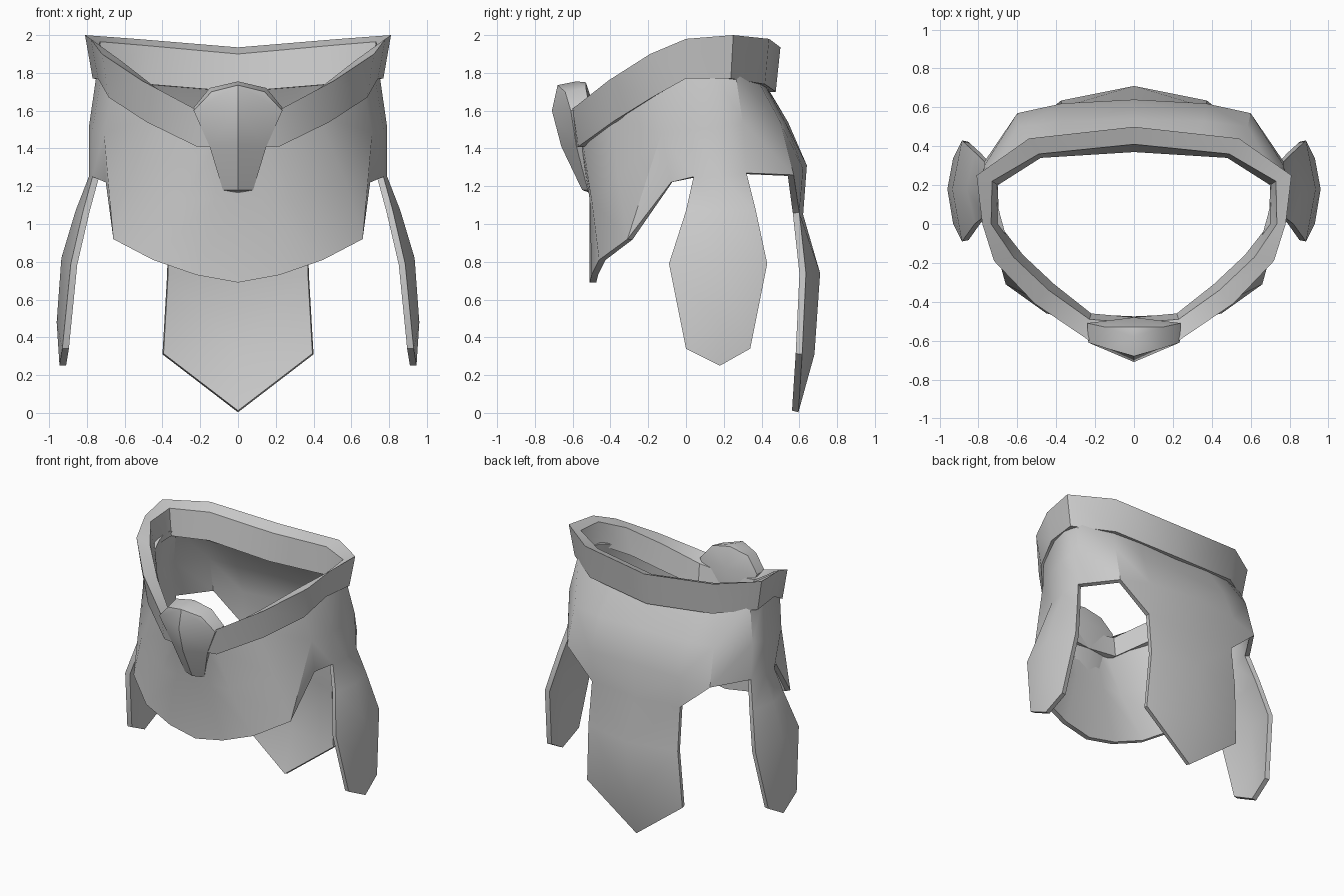
import bpy, bmesh, math

cube = bpy.data.objects.get("Cube")
if cube:
    bpy.data.objects.remove(cube)

grey = bpy.data.materials.new("plain_grey")
grey.use_nodes = True
grey.diffuse_color = (0.6, 0.6, 0.6, 1)
grey.node_tree.nodes["Principled BSDF"].inputs["Base Color"].default_value = (0.6, 0.6, 0.6, 1)


def part(name, strips, thickness=0.0, angle=35):
    """Skin strips of matching columns (front to back, top to bottom), mirror, thicken."""
    bm = bmesh.new()
    for cols in strips:
        grid = [[bm.verts.new(p) for p in col] for col in cols]
        for a, b in zip(grid, grid[1:]):
            for j in range(len(a) - 1):
                bm.faces.new((a[j], a[j + 1], b[j + 1], b[j]))
    bmesh.ops.remove_doubles(bm, verts=bm.verts, dist=0.0005)
    mesh = bpy.data.meshes.new(name)
    bm.to_mesh(mesh)
    bm.free()
    mesh.materials.append(grey)
    obj = bpy.data.objects.new(name, mesh)
    bpy.context.collection.objects.link(obj)
    bpy.ops.object.select_all(action='DESELECT')
    obj.select_set(True)
    bpy.context.view_layer.objects.active = obj
    obj.modifiers.new("mirror", 'MIRROR')
    if thickness:
        shell = obj.modifiers.new("shell", 'SOLIDIFY')
        shell.thickness = thickness
        shell.offset = -1
    for mod in list(obj.modifiers):
        bpy.ops.object.modifier_apply(modifier=mod.name)
    bpy.ops.object.shade_smooth_by_angle(angle=math.radians(angle))
    return obj


# Belt: outer plan, inner top plan, inner bottom plan, top and bottom height
stations = [
    ((0, -.62), (0, -.51), (0, -.48), 1.58, 1.40),
    ((.23, -.60), (.23, -.49), (.22, -.46), 1.61, 1.41),
    ((.51, -.41), (.44, -.34), (.41, -.31), 1.76, 1.54),
    ((.72, -.19), (.62, -.17), (.57, -.16), 1.90, 1.67),
    ((.78, 0), (.735, 0), (.695, 0), 1.98, 1.77),
    ((.81, .25), (.73, .22), (.70, .20), 2.0, 1.77),
    ((.54, .44), (.49, .36), (.48, .34), 1.98, 1.74),
    ((0, .50), (0, .41), (0, .37), 1.935, 1.70),
]
belt = []
for (ox, oy), inner_top, inner_low, top, low in stations:
    outer = (ox, oy, top)
    belt.append([outer, (ox * .95, oy * .95, low), (*inner_low, low),
                 (*inner_top, top - .035), outer])
part("belt", [belt])

# Buckle: ridged shield with closed top and bottom
crown, foot = (0, -.58, 1.755), (0, -.51, 1.165)
part("buckle", [[
    [crown, (0, -.68, 1.735), (0, -.71, 1.60), (0, -.66, 1.41), (0, -.55, 1.18), foot],
    [crown, (.14, -.64, 1.70), (.235, -.61, 1.60), (.15, -.58, 1.41), (.08, -.52, 1.18), foot],
    [crown, (.15, -.53, 1.72), (.24, -.51, 1.61), (.15, -.51, 1.41), (.07, -.49, 1.18), foot],
    [crown, (0, -.53, 1.75), (0, -.48, 1.60), (0, -.48, 1.41), (0, -.49, 1.18), foot],
]])

# Skirt: front flap, hips, rear corner and rear flap in one skin
corner, peak, notch = (.66, -.31, .92), (.71, -.13, 1.48), (.70, -.08, 1.22)
front_flap = [
    [(0, -.56, 1.45), (0, -.51, 1.15), (0, -.51, .69)],
    [(.10, -.56, 1.45), (.12, -.51, 1.13), (.22, -.50, .73)],
    [(.19, -.55, 1.45), (.28, -.50, 1.13), (.45, -.46, .81)],
    [(.42, -.40, 1.58), (.56, -.36, 1.25), corner],
    [(.66, -.18, 1.74), peak, corner],
    [(.66, -.18, 1.74), peak, notch],
]
hip_front, hip_mid, hip_back = (.77, .04, 1.25), (.79, .18, 1.25), (.77, .32, 1.27)
hip = [
    [(.66, -.18, 1.74), peak, notch],
    [(.72, .03, 1.81), (.77, .03, 1.50), hip_front],
    [(.745, .14, 1.82), (.79, .17, 1.51), hip_mid],
    [(.72, .26, 1.81), (.77, .30, 1.54), hip_back],
]
rear = [
    [(.72, .26, 1.81), (.77, .30, 1.54), hip_back, hip_back],
    [(.50, .38, 1.76), (.585, .50, 1.54), (.60, .57, 1.26), (.60, .57, 1.26)],
    [(.30, .41, 1.75), (.36, .53, 1.53), (.37, .62, 1.29), (.37, .60, 1.06)],
    [(0, .42, 1.74), (0, .54, 1.54), (0, .64, 1.31), (0, .62, 1.05)],
]
rear_tip, side_tip = (0, .595, .003), (.945, .18, .25)
rear_flap = [
    [(.37, .60, 1.06), (.375, .635, .74), (.40, .615, .31), rear_tip],
    [(0, .62, 1.05), (0, .71, .74), (0, .68, .31), rear_tip],
]
side_flap = [
    [hip_front, (.82, 0, 1.07), (.885, -.09, .79), (.93, 0, .34), side_tip],
    [hip_mid, (.86, .18, 1.07), (.935, .18, .82), (.96, .18, .48), side_tip],
    [hip_back, (.82, .37, 1.07), (.885, .43, .79), (.93, .34, .34), side_tip],
]
part("skirt", [front_flap, hip, rear, rear_flap, side_flap], thickness=.035)
